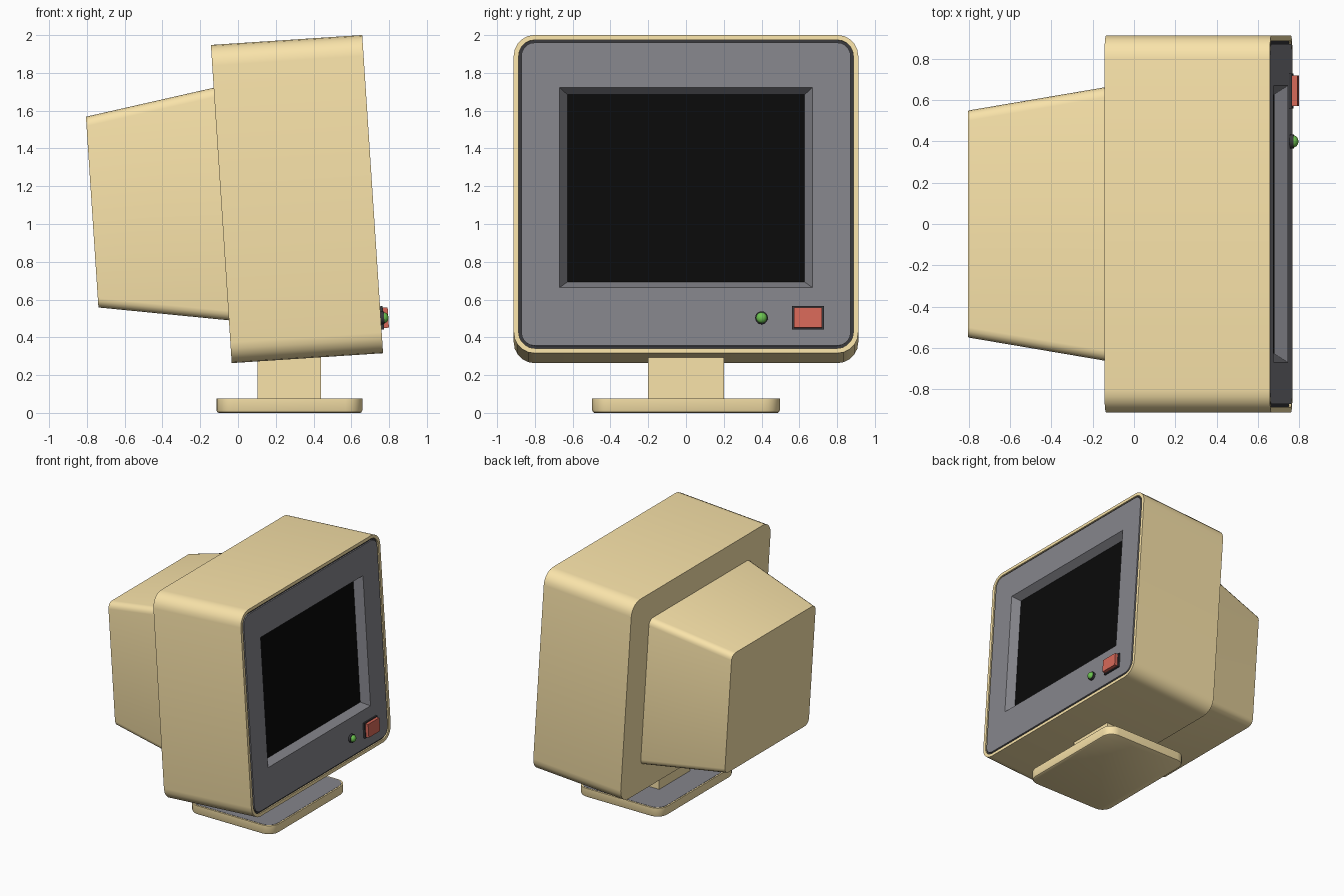
import bpy, bmesh, math

if "Cube" in bpy.data.objects:
    bpy.data.objects.remove(bpy.data.objects["Cube"])

TILT = math.atan(0.11 / 1.68)
C, S = math.cos(TILT), math.sin(TILT)


def tilted(d, a, b):
    """d = depth out of the screen, a = sideways, b = up the leaning front."""
    return (0.768 + d * C - b * S, a, 0.316 + d * S + b * C)


def upright(d, a, b):
    """d = height, a = x, b = y."""
    return (a, b, d)


def material(name, r, g, b):
    m = bpy.data.materials.new(name)
    m.diffuse_color = (r, g, b, 1)
    m.use_nodes = True
    m.node_tree.nodes["Principled BSDF"].inputs["Base Color"].default_value = m.diffuse_color
    return m


def ring(d, ca, cb, ha, hb, r=0.0, n=5):
    """Rounded rectangle at depth d, centre (ca, cb), half sizes (ha, hb)."""
    pts = []
    for k, (sa, sb) in enumerate([(1, 1), (-1, 1), (-1, -1), (1, -1)]):
        for i in range(n + 1):
            t = math.pi / 2 * (k + i / n)
            pts.append((d, ca + sa * (ha - r) + r * math.cos(t),
                        cb + sb * (hb - r) + r * math.sin(t)))
    return pts


def loft(name, rings, mat, frame=tilted):
    """Skin a stack of rings and cap both ends."""
    bm = bmesh.new()
    vs = [[bm.verts.new(frame(*p)) for p in rg] for rg in rings]
    n = len(vs[0])
    for lo, hi in zip(vs, vs[1:]):
        for i in range(n):
            j = (i + 1) % n
            bm.faces.new((lo[i], lo[j], hi[j], hi[i]))
    bm.faces.new(vs[0][::-1])
    bm.faces.new(vs[-1])
    bmesh.ops.remove_doubles(bm, verts=bm.verts, dist=1e-5)
    bmesh.ops.recalc_face_normals(bm, faces=bm.faces)
    me = bpy.data.meshes.new(name)
    bm.to_mesh(me)
    bm.free()
    ob = bpy.data.objects.new(name, me)
    bpy.context.collection.objects.link(ob)
    me.materials.append(mat)
    bpy.ops.object.select_all(action='DESELECT')
    ob.select_set(True)
    bpy.context.view_layer.objects.active = ob
    bpy.ops.object.shade_smooth_by_angle(angle=math.radians(30))
    return ob


beige = material("beige_plastic", 0.95, 0.77, 0.40)
grey = material("grey_plastic", 0.235, 0.235, 0.26)
dark = material("dark_trim", 0.04, 0.04, 0.045)
black = material("screen_black", 0.003, 0.003, 0.003)
red = material("button_red", 0.68, 0.14, 0.10)
green = material("lamp_green", 0.15, 0.55, 0.08)

# Main case with a recess for the bezel
H = 0.844
loft("case", [ring(-0.803, 0, H, 0.912, H, 0.11),
              ring(0, 0, H, 0.912, H, 0.11),
              ring(0, 0, H, 0.886, H - 0.026, 0.085),
              ring(-0.10, 0, H, 0.886, H - 0.026, 0.085)], beige)

# Tapered tube housing behind the case
loft("rear_housing", [ring(-0.79, 0, 0.844, 0.667, 0.619, 0.05, 4),
                      ring(-1.488, 0, 0.846, 0.55, 0.506, 0.05, 4)], beige)

# Dark gap around the bezel, hollow behind the window
loft("bezel_gap", [ring(-0.10, 0, H, 0.886, H - 0.026, 0.085),
                   ring(-0.012, 0, H, 0.886, H - 0.026, 0.085),
                   ring(-0.012, 0, H, 0.860, H - 0.052, 0.06),
                   ring(-0.095, 0, H, 0.860, H - 0.052, 0.06)], dark)

# Bezel with sloping window, and the screen in it
M = 0.879
loft("bezel", [ring(-0.085, 0, H, 0.872, H - 0.040, 0.072),
               ring(0, 0, H, 0.872, H - 0.040, 0.072),
               ring(0, 0, M, 0.670, 0.531),
               ring(-0.065, 0, M, 0.628, 0.497)], grey)
loft("screen", [ring(-0.07, 0, M, 0.628, 0.497),
                ring(-0.062, 0, M, 0.628, 0.497)], black)

# Power button in its dark surround
B = 0.187
loft("button_surround", [ring(-0.01, 0.645, B, 0.085, 0.062),
                         ring(0.014, 0.645, B, 0.085, 0.062)], dark)
loft("power_button", [ring(0, 0.645, B, 0.074, 0.054),
                      ring(0.040, 0.645, B, 0.074, 0.054)], red)

# Indicator lamp: dark collar and green dome
loft("lamp_collar", [ring(-0.01, 0.40, B, 0.034, 0.034, 0.034),
                     ring(0.018, 0.40, B, 0.034, 0.034, 0.034)], dark)
dome = []
for i in range(6):
    t = math.radians(i * 16)
    r = 0.029 * math.cos(t)
    dome.append(ring(0.016 + 0.025 * math.sin(t), 0.40, B, r, r, r))
loft("lamp_dome", dome, green)

# Stand: neck, foot and grey foot top
loft("neck", [ring(0.06, 0.272, 0, 0.168, 0.202),
              ring(0.34, 0.272, 0, 0.168, 0.202)], beige, upright)
loft("foot", [ring(0, 0.272, 0, 0.375, 0.485, 0.08),
              ring(0.004, 0.272, 0, 0.382, 0.492, 0.085),
              ring(0.014, 0.272, 0, 0.387, 0.497, 0.09),
              ring(0.075, 0.272, 0, 0.387, 0.497, 0.09)], beige, upright)
loft("foot_top", [ring(0.07, 0.272, 0, 0.375, 0.485, 0.08),
                  ring(0.077, 0.272, 0, 0.375, 0.485, 0.08)], grey, upright)
